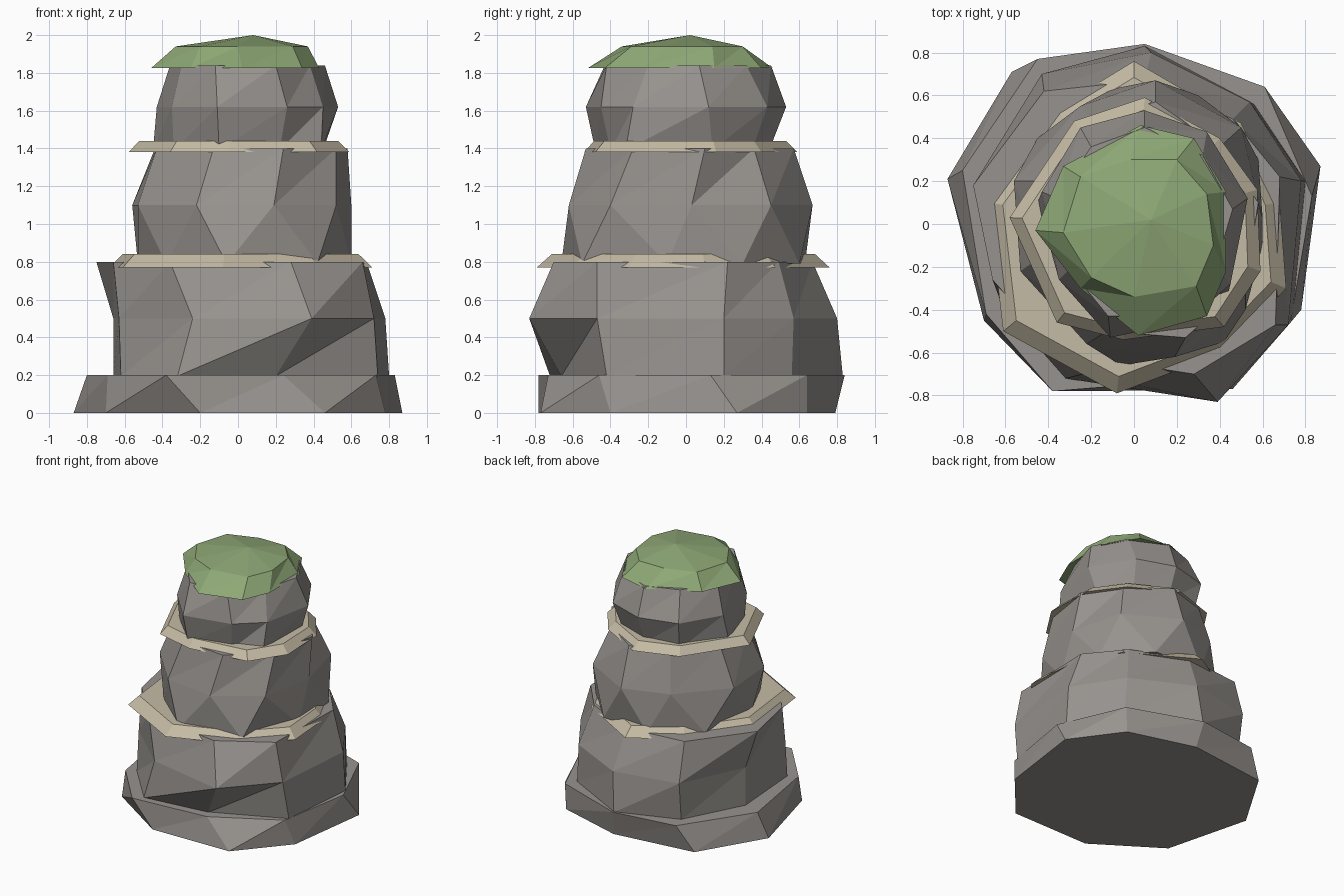
import bpy, bmesh


def colour(name, rgb):
    m = bpy.data.materials.new(name)
    m.diffuse_color = (*rgb, 1)
    return m


rock = colour("grey_rock", (0.31, 0.29, 0.272))
sand = colour("pale_sand", (0.56, 0.50, 0.375))
moss = colour("moss_green", (0.27, 0.39, 0.18))


def stack(name, mat, rings, apex=None):
    """Faceted solid from (height, outline) rings, joined by triangles."""
    bm = bmesh.new()
    loops = [[bm.verts.new((x, y, z)) for x, y in pts] for z, pts in rings]
    for low, high in zip(loops, loops[1:]):
        for i in range(len(low)):
            bm.faces.new((low[i - 1], low[i], high[i]))
            bm.faces.new((low[i - 1], high[i], high[i - 1]))
    bm.faces.new(loops[0][::-1])
    top = loops[-1]
    if apex:
        tip = bm.verts.new(apex)
        for i in range(len(top)):
            bm.faces.new((top[i - 1], top[i], tip))
    else:
        bm.faces.new(top)
    bmesh.ops.recalc_face_normals(bm, faces=bm.faces)
    me = bpy.data.meshes.new(name)
    bm.to_mesh(me)
    bm.free()
    me.materials.append(mat)
    ob = bpy.data.objects.new(name, me)
    bpy.context.collection.objects.link(ob)
    return ob


def ledge(name, z0, z1, outline, inner):
    """Thin sloping shelf: wide at the bottom, narrower at the top."""
    small = [(x * inner, y * inner) for x, y in outline]
    stack(name, sand, [(z0, outline), (z1, small)])


# Wide foot of the rock
stack("base_rock", rock, [
    (0.0, [(.46, -.77), (.78, -.40), (.87, .27), (.60, .64), (.08, .79),
           (-.57, .71), (-.87, .21), (-.70, -.45), (-.20, -.78)]),
    (0.2, [(.24, -.73), (.73, -.46), (.83, .13), (.61, .64), (.05, .84),
           (-.45, .77), (-.80, .25), (-.69, -.42), (-.38, -.78)])])

# Lower boulder
stack("lower_rock", rock, [
    (0.195, [(.20, -.66), (.74, -.42), (.80, .20), (.56, .56), (.05, .83),
             (-.42, .66), (-.66, .20), (-.62, -.38), (-.32, -.72)]),
    (0.5, [(.39, -.83), (.72, -.47), (.78, .20), (.54, .57), (.08, .80),
           (-.43, .70), (-.66, .20), (-.63, -.34), (-.24, -.70)]),
    (0.8, [(.28, -.70), (.66, -.47), (.68, .22), (.46, .49), (.05, .67),
           (-.42, .62), (-.75, .18), (-.66, -.26), (-.36, -.60)])])

# Middle boulder
stack("middle_rock", rock, [
    (0.79, [(.42, -.55), (.60, -.10), (.58, .30), (.30, .60), (-.10, .63),
            (-.45, .40), (-.53, -.05), (-.38, -.38), (-.06, -.66)]),
    (1.1, [(.19, -.62), (.52, -.40), (.60, .03), (.50, .45), (.10, .67),
           (-.25, .55), (-.56, .20), (-.53, -.22), (-.22, -.56)]),
    (1.4, [(.24, -.53), (.52, -.28), (.58, .10), (.40, .36), (.10, .57),
           (-.20, .48), (-.44, .20), (-.43, -.15), (-.13, -.50)])])

# Upper boulder
stack("upper_rock", rock, [
    (1.39, [(.22, -.40), (.44, -.32), (.45, .14), (.30, .35), (.05, .44),
            (-.22, .40), (-.45, .10), (-.34, -.24), (-.10, -.48)]),
    (1.62, [(.26, -.45), (.45, -.28), (.53, .12), (.34, .43), (.05, .53),
            (-.25, .45), (-.43, .15), (-.35, -.26), (-.11, -.53)]),
    (1.84, [(.20, -.42), (.38, -.20), (.46, .07), (.32, .32), (.05, .45),
            (-.20, .36), (-.36, .12), (-.30, -.21), (-.12, -.43)])])

# Sandy shelves between the boulders
ledge("lower_ledge", 0.77, 0.84,
      [(.42, -.60), (.71, -.30), (.68, .10), (.50, .47), (.0, .76),
       (-.36, .54), (-.68, .10), (-.61, -.50), (-.08, -.79)], 0.9)
ledge("upper_ledge", 1.38, 1.44,
      [(.42, -.48), (.59, -.22), (.575, .16), (.40, .40), (.05, .59),
       (-.28, .48), (-.58, .03), (-.36, -.46), (-.05, -.54)], 0.9)

# Mossy cap
stack("moss_cap", moss, [
    (1.825, [(.02, -.52), (.34, -.43), (.43, -.22), (.43, .15), (.28, .40),
             (.03, .46), (-.33, .27), (-.46, -.03), (-.25, -.30)]),
    (1.94, [(.0, -.34), (.29, -.29), (.37, -.10), (.34, .14), (.20, .30),
            (-.02, .30), (-.25, .22), (-.33, -.04), (-.20, -.25)])],
    apex=(.08, .02, 2.0))
